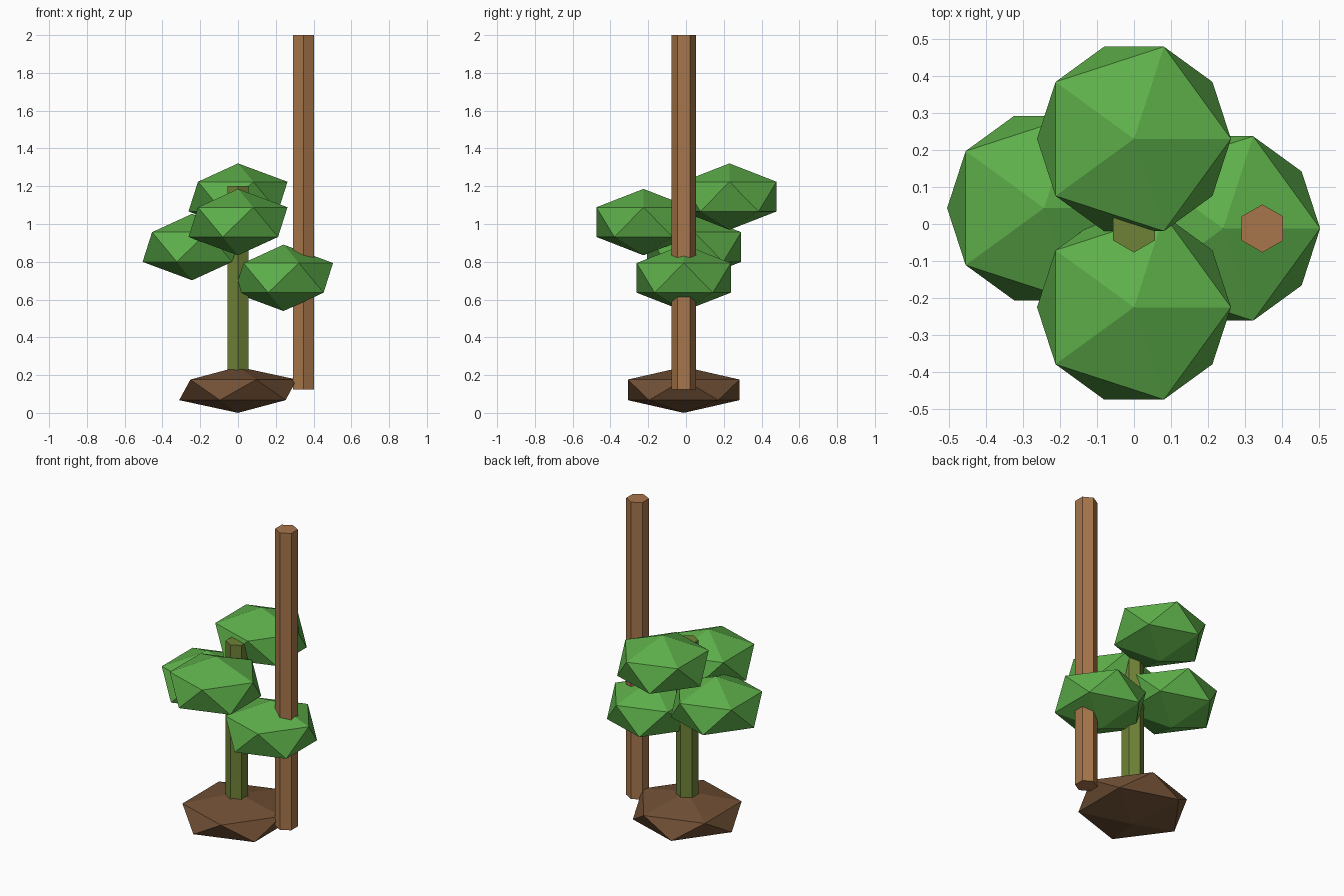
import bpy

cube = bpy.data.objects.get("Cube")
if cube:
    bpy.data.objects.remove(cube, do_unlink=True)


def make_material(name, srgb):
    """Flat material from a display colour (0-255), stored as linear."""
    color = [((c / 255 + 0.055) / 1.055) ** 2.4 for c in srgb] + [1.0]
    mat = bpy.data.materials.new(name)
    mat.use_nodes = True
    mat.diffuse_color = color
    bsdf = mat.node_tree.nodes["Principled BSDF"]
    bsdf.inputs["Base Color"].default_value = color
    bsdf.inputs["Roughness"].default_value = 0.9
    return mat


leaf_green = make_material("leaf green", (94, 175, 74))
stem_olive = make_material("stem olive", (110, 130, 54))
pole_brown = make_material("pole brown", (167, 118, 75))
soil_brown = make_material("soil brown", (113, 80, 53))


def finish(name, mat):
    obj = bpy.context.object
    obj.name = name
    obj.data.name = name
    obj.data.materials.append(mat)
    bpy.ops.object.shade_flat()
    return obj


def clump(name, center, radius, flatten, mat):
    """Squashed twenty-sided ball."""
    bpy.ops.mesh.primitive_ico_sphere_add(subdivisions=1, radius=radius, location=center)
    bpy.context.object.scale.z = flatten
    return finish(name, mat)


def post(name, x, bottom, top, mat):
    """Upright six-sided post."""
    bpy.ops.mesh.primitive_cylinder_add(
        vertices=6, radius=0.065, depth=top - bottom,
        location=(x, -0.012, (bottom + top) / 2))
    return finish(name, mat)


# Soil mound at the base
clump("soil_mound", (0, -0.012, 0.122), 0.348, 0.35, soil_brown)

# Plant stem and the support pole beside it
post("stem", 0, 0.125, 1.2, stem_olive)
post("support_pole", 0.347, 0.125, 2.0, pole_brown)

# Leaf clumps around the stem
for side, center in {
    "right": (-0.243, 0.043, 0.878),
    "left": (0.241, -0.012, 0.715),
    "front": (0, -0.225, 1.01),
    "back": (0, 0.23, 1.145),
}.items():
    clump(side + "_leaf_clump", center, 0.293, 0.6, leaf_green)
